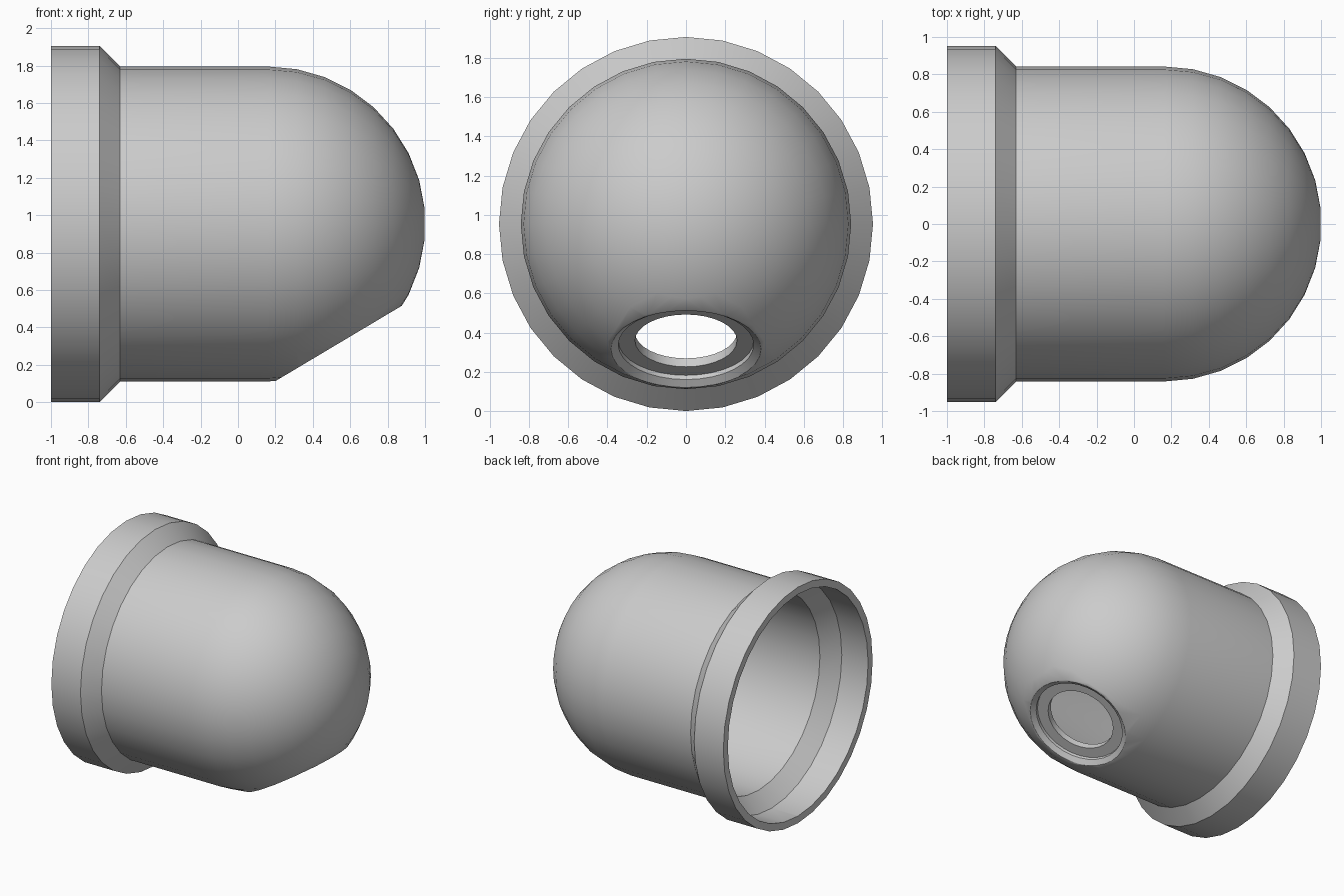
import bpy, bmesh, math
from mathutils import Vector, Matrix

default = bpy.data.objects.get("Cube")
if default:
    bpy.data.objects.remove(default, do_unlink=True)

grey = bpy.data.materials.new("plain grey")
grey.use_nodes = True
COLOUR = (0.6, 0.6, 0.6, 1)
grey.diffuse_color = COLOUR
grey.node_tree.nodes["Principled BSDF"].inputs["Base Color"].default_value = COLOUR

MID_Z = 0.953      # height of the dome axis
DOME_X = 0.16      # centre of the dome sphere


def revolve(name, profile, axis, origin, sides=32):
    """Closed solid from (distance along axis, radius) points, capped at both ends."""
    bm = bmesh.new()
    turn = Vector((0, 0, 1)).rotation_difference(Vector(axis)).to_matrix().to_4x4()
    rings = []
    for h, r in profile:
        rings.append([bm.verts.new((r * math.cos(a), r * math.sin(a), h))
                      for a in (math.tau * i / sides for i in range(sides))])
    for low, high in zip(rings, rings[1:]):
        for i in range(sides):
            j = (i + 1) % sides
            bm.faces.new((low[i], low[j], high[j], high[i]))
    bm.faces.new(rings[0][::-1])
    bm.faces.new(rings[-1])
    bm.transform(Matrix.Translation(origin) @ turn)
    bmesh.ops.recalc_face_normals(bm, faces=bm.faces)
    mesh = bpy.data.meshes.new(name)
    bm.to_mesh(mesh)
    bm.free()
    mesh.materials.append(grey)
    obj = bpy.data.objects.new(name, mesh)
    bpy.context.collection.objects.link(obj)
    return obj


def subtract(target, cutter):
    """Cut one solid out of another and discard the cutter."""
    mod = target.modifiers.new("cut", "BOOLEAN")
    mod.operation, mod.solver, mod.object = "DIFFERENCE", "EXACT", cutter
    bpy.context.view_layer.objects.active = target
    bpy.ops.object.modifier_apply(modifier=mod.name)
    bpy.data.objects.remove(cutter, do_unlink=True)


def dome(radius, steps=8):
    """Quarter arc ending in a small flat tip."""
    tip = math.radians(5.625)
    angles = [math.pi / 2 + (tip - math.pi / 2) * i / steps for i in range(steps + 1)]
    return [(DOME_X + radius * math.cos(a), radius * math.sin(a)) for a in angles]


axis_origin = (0, 0, MID_Z)
along = (1, 0, 0)

# Outer body: collar, sloped shoulder, barrel and dome
housing = revolve("domed_housing",
                  [(-1, 0.953), (-0.74, 0.953), (-0.63, 0.842)] + dome(0.842),
                  along, axis_origin)

# Cavity, following the outside at an even wall thickness
cavity = revolve("cavity",
                 [(-1.2, 0.895), (-0.765, 0.895), (-0.65, 0.78)] + dome(0.78),
                 along, axis_origin)

# Slanted port on the lower side of the dome
tilt = math.radians(-59.2)
normal = Vector((math.cos(tilt), 0, math.sin(tilt)))
port = Vector((DOME_X, 0, MID_Z)) + normal * 0.742

# Flat inner seat behind the port
subtract(cavity, revolve("seat_block", [(-0.1, 0.6), (0.4, 0.6)], normal, port))
subtract(housing, cavity)

# Flat face, bevelled counterbore and through hole
subtract(housing, revolve("port_cutter",
                          [(-0.3, 0.26), (-0.05, 0.26), (-0.05, 0.345),
                           (-0.025, 0.345), (0, 0.382), (0, 0.6), (0.4, 0.6)],
                          normal, port))

# Smooth curves with crisp edges
bpy.ops.object.select_all(action="DESELECT")
housing.select_set(True)
bpy.context.view_layer.objects.active = housing
bpy.ops.object.shade_smooth_by_angle(angle=math.radians(30))
